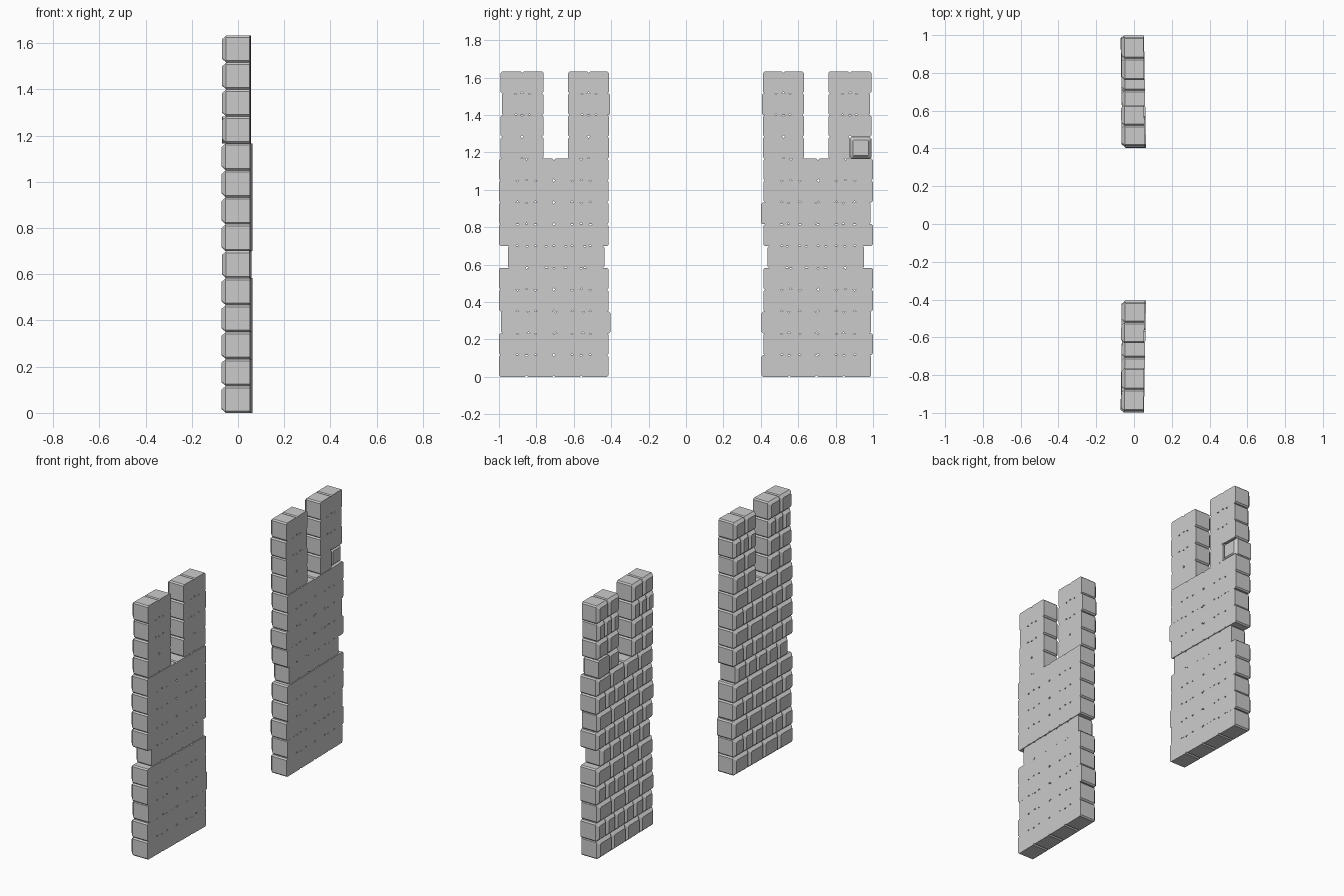
import bpy, bmesh
from mathutils import Matrix, Vector

if "Cube" in bpy.data.objects:
    bpy.data.objects.remove(bpy.data.objects["Cube"])

COURSE = 1.633 / 14      # height of one brick course
TILT = 0.018             # slight yaw of every course


def add_brick(bm, center, size, flip=False):
    """Block with a wide bevel round its outer (-x) face, narrow along its length, flat rear."""
    b = bmesh.new()
    bmesh.ops.create_cube(b, size=1.0)
    bmesh.ops.scale(b, vec=size, verts=b.verts)
    long_edges = [e for e in b.edges
                  if abs(e.verts[0].co.x - e.verts[1].co.x) > 0.01]
    bmesh.ops.bevel(b, geom=long_edges, offset=0.008, segments=1,
                    profile=0.5, affect='EDGES')
    front = -size[0] / 2
    # pull the outer face in to a chamfer
    face = [f for f in b.faces if all(abs(v.co.x - front) < 1e-5 for v in f.verts)]
    res = bmesh.ops.extrude_face_region(b, geom=face)
    bmesh.ops.delete(b, geom=face, context='FACES_ONLY')
    ring = [v for v in res['geom'] if isinstance(v, bmesh.types.BMVert)]
    ring_set = set(ring)
    for v in b.verts:
        if v not in ring_set and abs(v.co.x - front) < 1e-5:
            v.co.x += 0.018
    for v in ring:
        v.co.y *= (size[1] - 0.032) / size[1]
        v.co.z *= (size[2] - 0.032) / size[2]
    if flip:
        bmesh.ops.rotate(b, cent=(0, 0, 0), verts=b.verts,
                         matrix=Matrix.Rotation(3.14159265, 3, 'Z'))
    bmesh.ops.translate(b, vec=center, verts=b.verts)
    bmesh.ops.recalc_face_normals(b, faces=b.faces)
    m = bpy.data.meshes.new("brick_tmp")
    b.to_mesh(m)
    b.free()
    bm.from_mesh(m)
    bpy.data.meshes.remove(m)


def add_course(bm, side, row, u0, u1, count, x0, x1, flip_last=False):
    """Row of equal bricks between distances u0 and u1 from the centre line."""
    start = len(bm.verts)
    w = (u1 - u0) / count
    for i in range(count):
        add_brick(bm, Vector(((x0 + x1) / 2, side * (u0 + w * (i + 0.5)), (row + 0.5) * COURSE)),
                  (x1 - x0, w, COURSE), flip_last and i == count - 1)
    bm.verts.ensure_lookup_table()
    mid = (u0 + u1) / 2
    for v in bm.verts[start:]:
        v.co.x -= TILT * (abs(v.co.y) - mid)


def build_wall(name, side, shifts):
    bm = bmesh.new()
    # main body: ten courses, alternating brick counts, one narrower course
    for row in range(10):
        s = shifts[row]
        if row == 5:
            add_course(bm, side, row, 0.437, 0.953, 5, -0.065, 0.054)
        else:
            full_count = 4 if row in (0, 2, 4, 7, 9) else 6
            add_course(bm, side, row, 0.41 + s, 0.995 + s, full_count, -0.066, 0.058)
    # two merlons of four courses each
    for k, count in enumerate((2, 2, 3, 2)):
        row, s = 10 + k, shifts[10 + k]
        add_course(bm, side, row, 0.412 + s, 0.63, count, -0.067, 0.055)
        add_course(bm, side, row, 0.762, 0.991 + s, count, -0.067, 0.052,
                   flip_last=(side > 0 and row == 10))
    mesh = bpy.data.meshes.new(name)
    bm.to_mesh(mesh)
    bm.free()
    ob = bpy.data.objects.new(name, mesh)
    bpy.context.collection.objects.link(ob)


build_wall("left_brick_wall", -1,
           (.004, .004, -.006, .004, .004, 0, .004, .004, .004, .004, 0, 0, -.006, 0))
build_wall("right_brick_wall", 1,
           (-.005, .004, -.006, .004, .004, 0, .004, -.008, .004, .004, 0, 0, -.006, 0))
